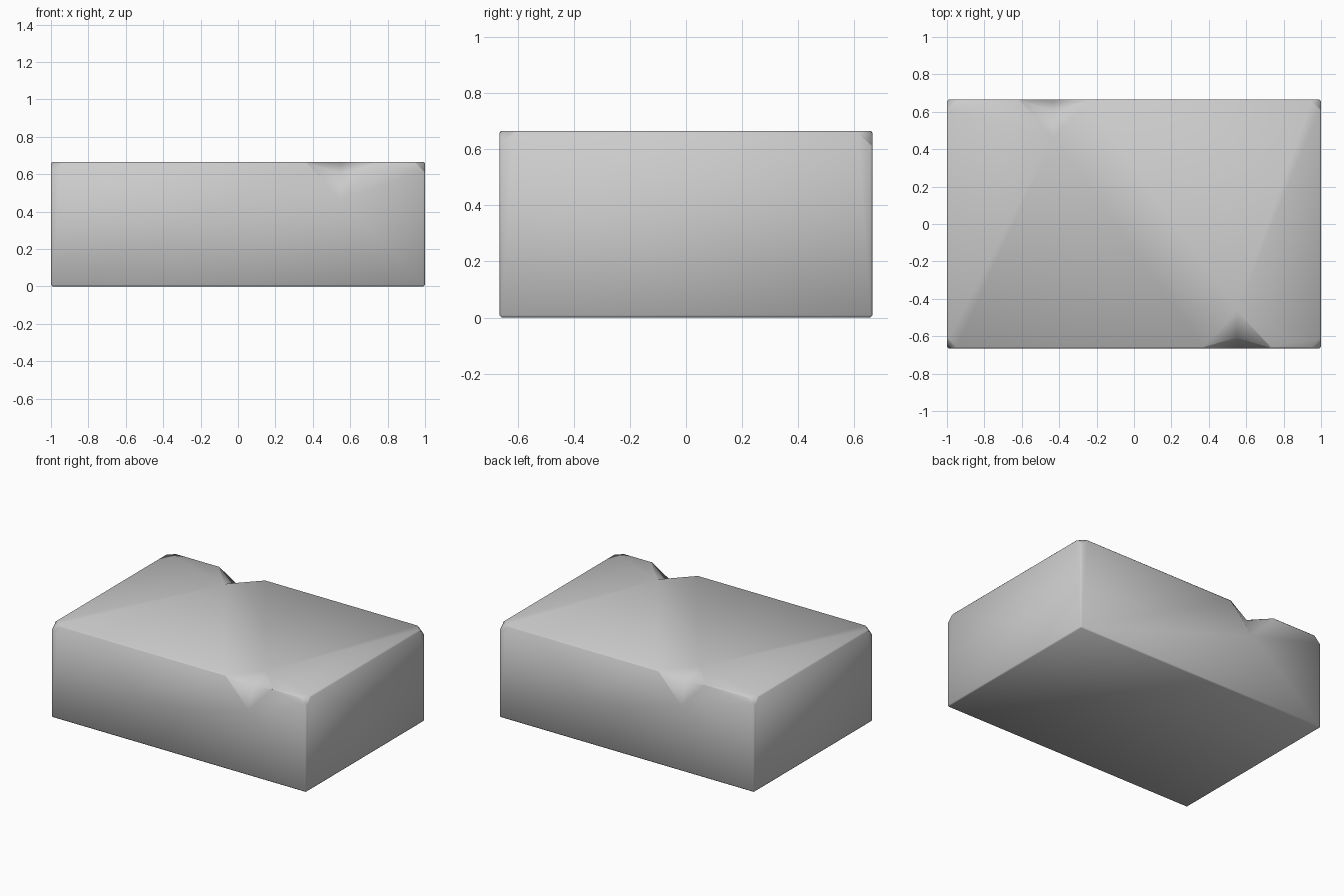
import bpy, bmesh, math

if "Cube" in bpy.data.objects:
    bpy.data.objects.remove(bpy.data.objects["Cube"])

W, D, H = 1.0, 0.665, 0.665      # half width, half depth, height
CUT = 0.06                       # chipped corner size
NOTCH, SPAN, DEEP = 0.20, 0.19, 0.058

bm = bmesh.new()
cache = {}


def v(x, y, z):
    key = (round(x, 4), round(y, 4), round(z, 4))
    if key not in cache:
        cache[key] = bm.verts.new(key)
    return cache[key]


def face(*pts):
    return bm.faces.new([v(*p) for p in pts])


top_outline = []
# Front and back walls, each with a chipped notch in its upper edge
for s, nx in ((-1, 0.55), (1, -0.43)):
    y, d = s * D, -s             # d points along +x when walking anticlockwise
    left = (-d * (W - CUT), y, H)
    right = (d * (W - CUT), y, H)
    a, b = (nx - d * SPAN, y, H), (nx + d * SPAN, y, H)
    t, f = (nx, y - s * NOTCH, H), (nx, y, H - NOTCH)
    c = (nx, y - s * DEEP, H - DEEP)
    top_outline += [left, a, t, b, right]
    face((-d * W, y, 0), (d * W, y, 0), (d * W, y, H - CUT),
         right, b, f, a, left, (-d * W, y, H - CUT))
    for tri in ((a, c, t), (a, f, c), (b, t, c), (b, c, f)):
        face(*tri)
face_top = []
for i, p in enumerate(top_outline):
    face_top.append(p)
    if i == 4:                   # right side of the top
        face_top += [(W, -D + CUT, H), (W, D - CUT, H)]
    if i == 9:                   # left side of the top
        face_top += [(-W, D - CUT, H), (-W, -D + CUT, H)]
face(*face_top)

# Side walls and chipped corners
for s in (-1, 1):
    x = s * W
    face((x, -D, 0), (x, D, 0), (x, D, H - CUT), (x, D - CUT, H),
         (x, -D + CUT, H), (x, -D, H - CUT))
    for q in (-1, 1):
        face((x, q * D, H - CUT), (x, q * (D - CUT), H),
             (s * (W - CUT), q * D, H))
# Underside
face((-W, -D, 0), (W, -D, 0), (W, D, 0), (-W, D, 0))
bmesh.ops.recalc_face_normals(bm, faces=bm.faces)

# Fine softened edge along the main square edges
main = [e for e in bm.edges
        if abs(e.calc_face_angle(0) - math.pi / 2) < 0.01]
bmesh.ops.bevel(bm, geom=main, offset=0.008, offset_type='OFFSET',
                segments=1, affect='EDGES', profile=0.5)
bmesh.ops.triangulate(bm, faces=[f for f in bm.faces if len(f.verts) > 4])

mesh = bpy.data.meshes.new("stone_block")
bm.to_mesh(mesh)
bm.free()
block = bpy.data.objects.new("stone_block", mesh)
bpy.context.collection.objects.link(block)
bpy.context.view_layer.objects.active = block
block.select_set(True)
bpy.ops.object.shade_smooth_by_angle(angle=math.radians(50))
